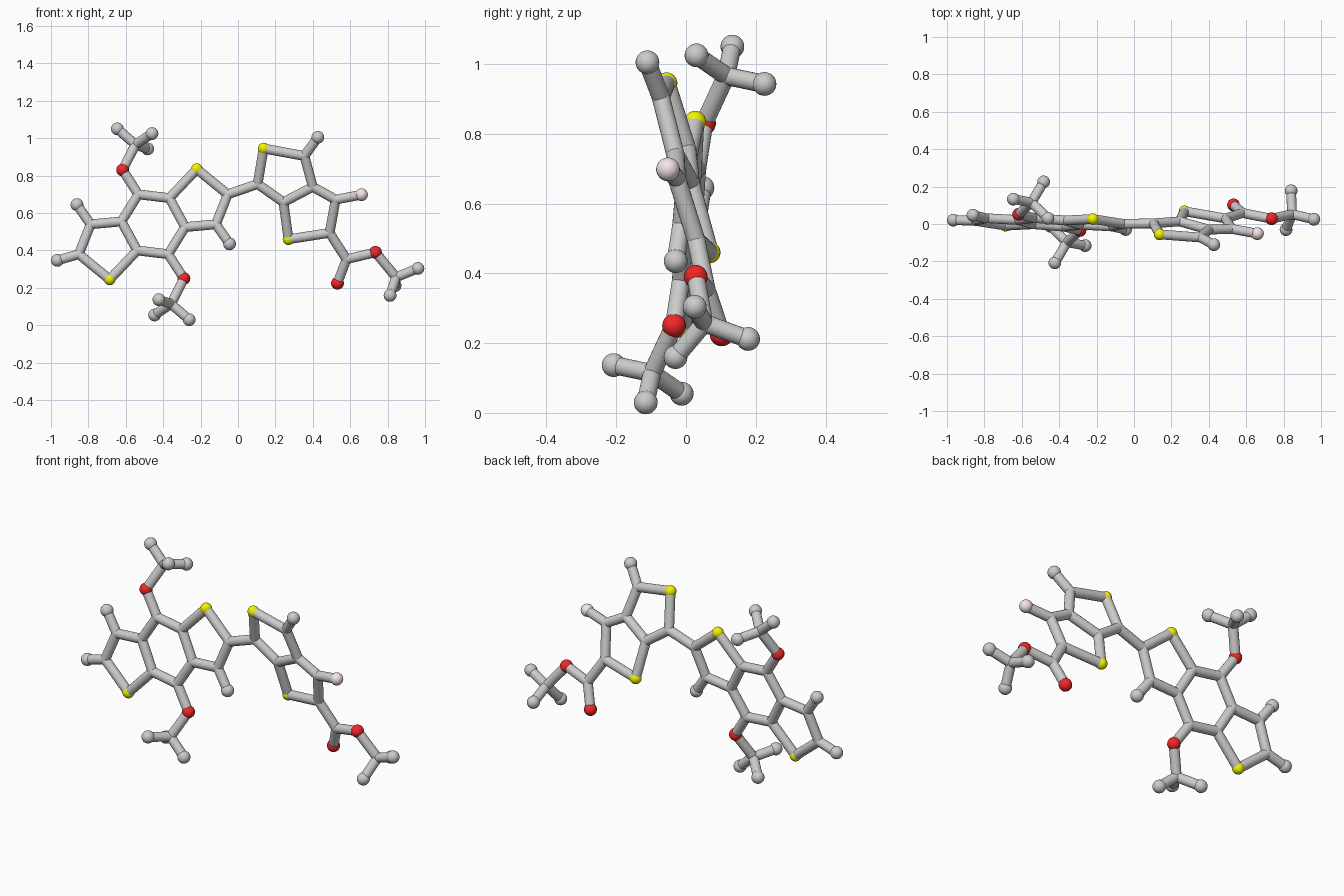
import bpy, bmesh
from mathutils import Vector

if "Cube" in bpy.data.objects:
    bpy.data.objects.remove(bpy.data.objects["Cube"])

STICK, BALL = 0.026, 0.034


def on_left(x, z):
    # tilted plane of the three-ring unit
    return Vector((x, -0.081 - 0.0654 * x + 0.1114 * z, z))


def on_right(x, z):
    # tilted plane of the two-ring unit
    return Vector((x, 0.236 - 0.129 * x - 0.29 * z, z))


def add_ball(bm, p, r, u=24, v=16):
    verts = bmesh.ops.create_uvsphere(bm, u_segments=u, v_segments=v, radius=r)["verts"]
    bmesh.ops.translate(bm, verts=verts, vec=p)


def add_stick(bm, a, b):
    d = b - a
    verts = bmesh.ops.create_cone(bm, cap_ends=True, segments=20, radius1=STICK,
                                  radius2=STICK, depth=d.length)["verts"]
    bmesh.ops.rotate(bm, verts=verts, cent=(0, 0, 0),
                     matrix=Vector((0, 0, 1)).rotation_difference(d).to_matrix())
    bmesh.ops.translate(bm, verts=verts, vec=(a + b) / 2)


def finish(bm, name, color=None):
    mesh = bpy.data.meshes.new(name)
    bm.to_mesh(mesh)
    bm.free()
    obj = bpy.data.objects.new(name, mesh)
    bpy.context.collection.objects.link(obj)
    if color:
        mat = bpy.data.materials.new(name + "_colour")
        mat.diffuse_color = color
        mat.use_nodes = True
        mat.node_tree.nodes["Principled BSDF"].inputs["Base Color"].default_value = mat.diffuse_color
        mesh.materials.append(mat)
    bpy.context.view_layer.objects.active = obj
    obj.select_set(True)
    bpy.ops.object.shade_smooth_by_angle()
    obj.select_set(False)


# Upper half of the three-ring unit; the lower half is its point reflection
half = {
    "S1": on_left(-0.22, 0.835), "c1": on_left(-0.055, 0.70),
    "c2": on_left(-0.118, 0.54), "e1": on_left(-0.045, 0.435),
    "c3": on_left(-0.283, 0.525), "c4": on_left(-0.367, 0.68),
    "c5": on_left(-0.533, 0.70), "O1": on_left(-0.617, 0.83),
    "m1": Vector((-0.548, 0.115, 0.966)), "e2": Vector((-0.645, 0.133, 1.05)),
    "e3": Vector((-0.46, 0.03, 1.025)), "e4": Vector((-0.483, 0.225, 0.943)),
}
center = on_left(-0.453, 0.54)
left = dict(half)
left.update({k + "'": 2 * center - p for k, p in half.items()})
left["e5"] = on_left(-0.966, 0.347)
left_chains = ["c1 S1 c4 c3 c2 c1", "c2 e1", "c4 c5 O1 m1 e2", "e3 m1 e4", "c5 c3'"]
left_chains += [" ".join(n.rstrip("'") if n.endswith("'") else n + "'" for n in c.split())
                for c in left_chains]
left_chains.append("c1' e5")

# Two-ring unit with its side chain
right = {
    "c1": on_right(0.105, 0.755), "S1": on_right(0.137, 0.945),
    "c2": on_right(0.355, 0.905), "e1": on_right(0.427, 1.005),
    "c3": on_right(0.40, 0.74), "c4": on_right(0.243, 0.658),
    "S2": on_right(0.27, 0.46), "c5": on_right(0.49, 0.494),
    "c6": on_right(0.522, 0.672), "F1": on_right(0.66, 0.698),
    "c7": on_right(0.58, 0.353), "O1": on_right(0.532, 0.225),
    "O2": on_right(0.735, 0.39), "m1": on_right(0.845, 0.257),
    "e2": Vector((0.962, 0.025, 0.304)), "e3": Vector((0.813, -0.03, 0.16)),
    "e4": Vector((0.84, 0.178, 0.212)), "link": left["c1"],
}
right_chains = ["link c1 S1 c2 c3 c4 c1", "c2 e1", "c4 S2 c5 c6 c3", "c6 F1",
                "c5 c7 O2 m1 e2", "c7 O1", "e3 m1 e4"]

# Grey sticks with rounded joints, and larger balls on the free ends
for name, pts, chains in (("three_ring_frame", left, left_chains),
                          ("two_ring_frame", right, right_chains)):
    sticks, joints, ends = bmesh.new(), bmesh.new(), bmesh.new()
    for chain in chains:
        names = chain.split()
        for a, b in zip(names, names[1:]):
            add_stick(sticks, pts[a], pts[b])
    for k, p in pts.items():
        if k[0] in "cm":
            add_ball(joints, p, STICK + 0.0005)
        elif k[0] == "e":
            add_ball(ends, p, BALL)
    finish(sticks, name + "_sticks")
    finish(joints, name + "_joints")
    finish(ends, name + "_end_balls")

# Coloured balls
for key, name, r, color in (("S", "yellow_balls", 0.031, (0.9, 0.9, 0.0, 1)),
                            ("O", "red_balls", 0.034, (0.9, 0.02, 0.02, 1)),
                            ("F", "pink_ball", 0.034, (0.9, 0.78, 0.8, 1))):
    bm = bmesh.new()
    for pts in (left, right):
        for k, p in pts.items():
            if k[0] == key:
                add_ball(bm, p, r)
    finish(bm, name, color)
